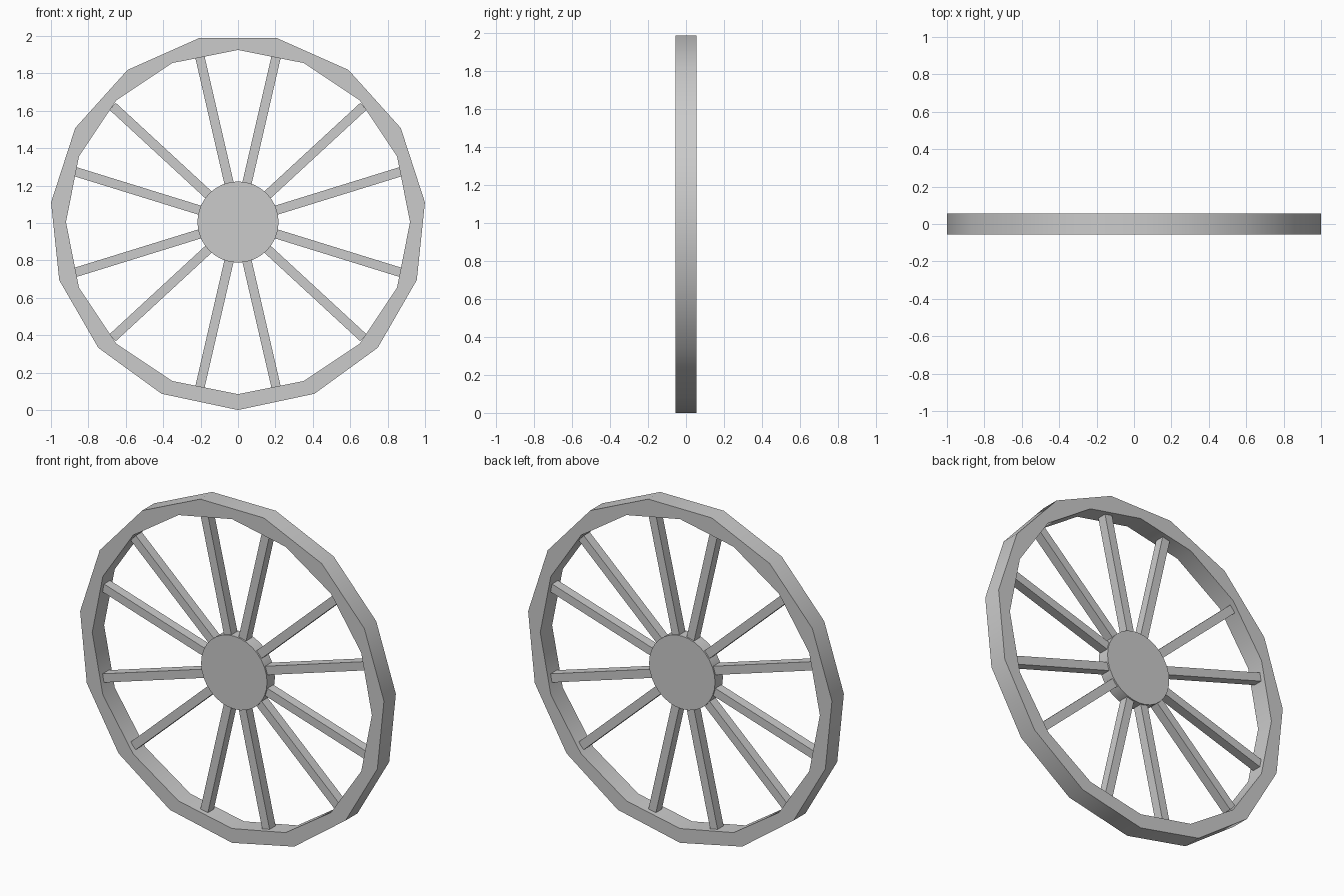
import bpy, bmesh, math
from mathutils import Matrix, Vector

if "Cube" in bpy.data.objects:
    bpy.data.objects.remove(bpy.data.objects["Cube"], do_unlink=True)

RIM_OUTER, RIM_INNER, RIM_HALF = 1.005, 0.92, 0.056
HUB_RADIUS, HUB_DEPTH = 0.217, 0.074
SPOKE_WIDTH, SPOKE_DEPTH = 0.05, 0.056
CENTRE = Vector((0, 0, RIM_OUTER))

grey = bpy.data.materials.new("light grey")
grey.use_nodes = True
colour = (0.6, 0.6, 0.6, 1)
grey.diffuse_color = colour
grey.node_tree.nodes["Principled BSDF"].inputs["Base Color"].default_value = colour


def add_part(name, bm, smooth=False):
    bmesh.ops.recalc_face_normals(bm, faces=bm.faces)
    mesh = bpy.data.meshes.new(name)
    bm.to_mesh(mesh)
    bm.free()
    mesh.materials.append(grey)
    obj = bpy.data.objects.new(name, mesh)
    obj.location = CENTRE
    bpy.context.collection.objects.link(obj)
    if smooth:
        bpy.ops.object.select_all(action='DESELECT')
        obj.select_set(True)
        bpy.context.view_layer.objects.active = obj
        bpy.ops.object.shade_smooth_by_angle(angle=math.radians(30))
    return obj


def add_loop(bm, radius, sides):
    """Closed polygon in the front plane, first corner pointing down."""
    verts = []
    for i in range(sides):
        a = math.tau * i / sides
        verts.append(bm.verts.new((radius * math.sin(a), -RIM_HALF, -radius * math.cos(a))))
    return [bm.edges.new((verts[i], verts[(i + 1) % sides])) for i in range(sides)]


# Rim: fifteen-sided outside, sixteen-sided opening
bm = bmesh.new()
edges = add_loop(bm, RIM_OUTER, 15) + add_loop(bm, RIM_INNER, 16)
bmesh.ops.triangle_fill(bm, edges=edges, use_beauty=True, normal=(0, -1, 0))
result = bmesh.ops.extrude_face_region(bm, geom=bm.faces[:], use_keep_orig=True)
moved = [g for g in result["geom"] if isinstance(g, bmesh.types.BMVert)]
bmesh.ops.translate(bm, verts=moved, vec=(0, 2 * RIM_HALF, 0))
add_part("rim", bm, smooth=True)

# Hub
bm = bmesh.new()
bmesh.ops.create_cone(bm, cap_ends=True, segments=32, radius1=HUB_RADIUS,
                      radius2=HUB_RADIUS, depth=HUB_DEPTH,
                      matrix=Matrix.Rotation(math.pi / 2, 4, 'X'))
add_part("hub", bm, smooth=True)

# Spokes: three in each quarter, mirrored
start, end = 0.15, 0.912
for angle in (13, 47.3, 72.8):
    for side, a in (("upper_left", angle), ("lower_left", 180 - angle),
                    ("lower_right", 180 + angle), ("upper_right", -angle)):
        bm = bmesh.new()
        bmesh.ops.create_cube(bm, size=1)
        bmesh.ops.scale(bm, vec=(SPOKE_WIDTH, SPOKE_DEPTH, end - start), verts=bm.verts)
        bmesh.ops.translate(bm, vec=(0, 0, (start + end) / 2), verts=bm.verts)
        bmesh.ops.rotate(bm, cent=(0, 0, 0), verts=bm.verts,
                         matrix=Matrix.Rotation(math.radians(a), 3, 'Y'))
        add_part("spoke_" + side, bm)
